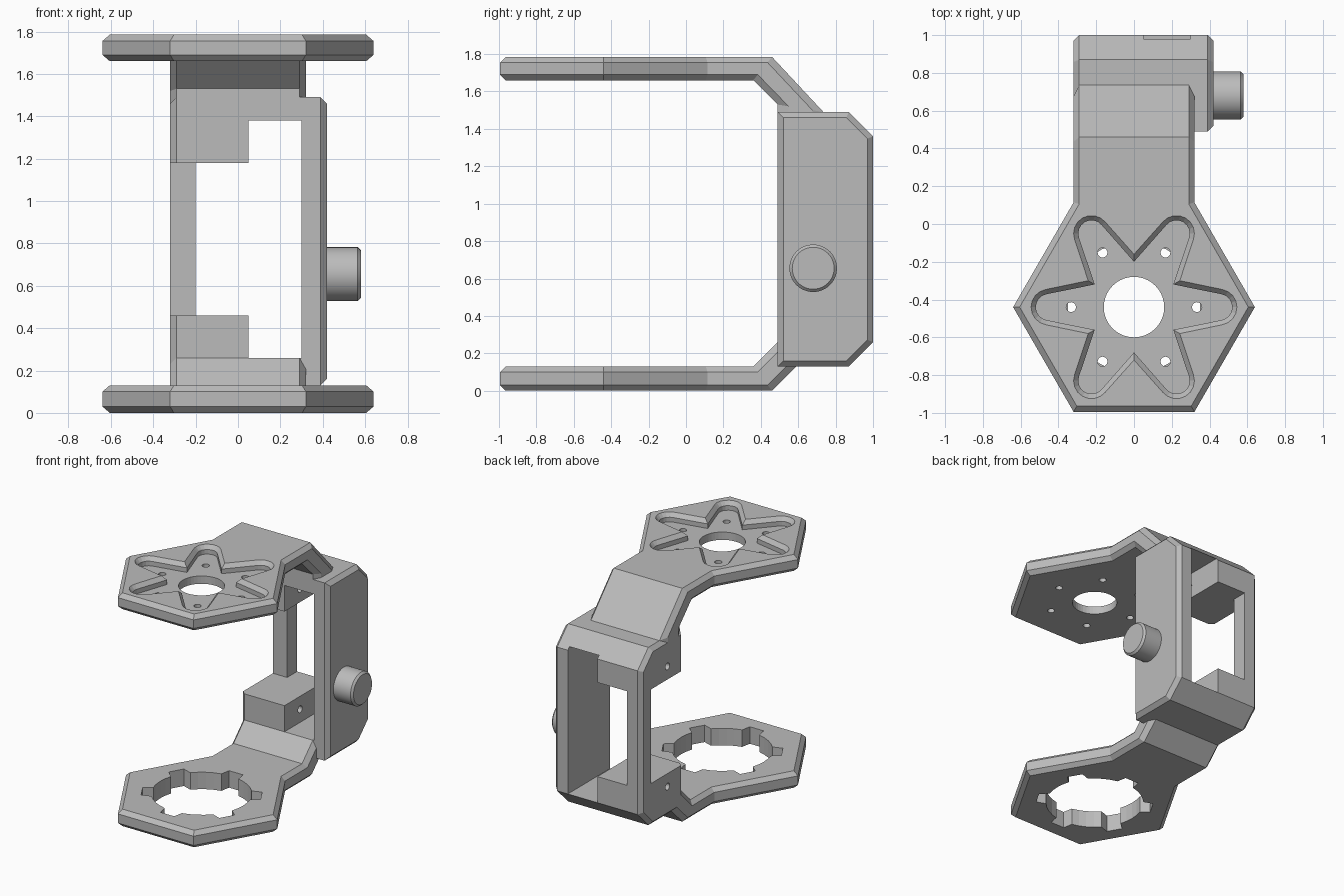
import bpy, bmesh
from math import sin, cos, pi, radians, sqrt

if "Cube" in bpy.data.objects:
    bpy.data.objects.remove(bpy.data.objects["Cube"])

GREY = (0.5, 0.5, 0.5, 1)
mat = bpy.data.materials.new("grey plastic")
mat.use_nodes = True
mat.diffuse_color = GREY
mat.node_tree.nodes["Principled BSDF"].inputs["Base Color"].default_value = GREY

HEX_Y = -0.44      # centre of the hexagonal plates
CH = 0.03          # chamfer used on every outer edge


def finish(name, bm):
    bmesh.ops.recalc_face_normals(bm, faces=bm.faces)
    me = bpy.data.meshes.new(name)
    bm.to_mesh(me)
    bm.free()
    me.materials.append(mat)
    ob = bpy.data.objects.new(name, me)
    bpy.context.collection.objects.link(ob)
    return ob


def loft(name, rings, bevel=0):
    """Closed solid through rings of 3D points, with optional bevelled ends."""
    bm = bmesh.new()
    vs = [[bm.verts.new(p) for p in r] for r in rings]
    n = len(vs[0])
    for a, b in zip(vs, vs[1:]):
        for i in range(n):
            j = (i + 1) % n
            bm.faces.new((a[i], a[j], b[j], b[i]))
    caps = [bm.faces.new(vs[0]), bm.faces.new(vs[-1])]
    if bevel:
        edges = [e for f in caps for e in f.edges]
        bmesh.ops.bevel(bm, geom=edges, offset=bevel, segments=1, affect='EDGES')
    return finish(name, bm)


def circle(r, n=40):
    return [(r * cos(2 * pi * i / n), r * sin(2 * pi * i / n)) for i in range(n)]


def upright(pts, z, cx=0, cy=HEX_Y):
    return [(x + cx, y + cy, z) for x, y in pts]


def sideways(pts, x, cy=0, cz=0):
    return [(x, y + cy, z + cz) for y, z in pts]


def box(name, lo, hi):
    pts = [(lo[0], lo[1]), (hi[0], lo[1]), (hi[0], hi[1]), (lo[0], hi[1])]
    return loft(name, [upright(pts, z, 0, 0) for z in (lo[2], hi[2])])


def cut(ob, cutter):
    cutter.hide_render = True
    mod = ob.modifiers.new("cut", 'BOOLEAN')
    mod.operation = 'DIFFERENCE'
    mod.solver = 'EXACT'
    mod.object = cutter
    bpy.context.view_layer.objects.active = ob
    bpy.ops.object.modifier_apply(modifier=mod.name)
    bpy.data.objects.remove(cutter)


def arm(name, z_in, z_out, inner, outer):
    """Hexagonal plate with a bent arm; inner and outer are (y, z) bend stations."""
    bm = bmesh.new()
    layers = []
    t_ch = CH / abs(z_out - z_in)
    for t, inset in ((0, CH), (t_ch, 0), (1 - t_ch, 0), (1, CH)):
        z = z_in + (z_out - z_in) * t
        r, w = 0.64 - inset * 2 / sqrt(3), 0.32 - inset
        half = [(r / 2, HEX_Y - r * sqrt(3) / 2, z), (r, HEX_Y, z),
                (w, HEX_Y + (r - w) * sqrt(3), z)]
        half += [(w, a[0] + (b[0] - a[0]) * t, a[1] + (b[1] - a[1]) * t)
                 for a, b in zip(inner, outer)]
        ring = half + [(-x, y, zz) for x, y, zz in reversed(half)]
        layers.append([bm.verts.new(p) for p in ring])
    n = len(layers[0])
    for a, b in zip(layers, layers[1:]):
        for i in range(n):
            j = (i + 1) % n
            bm.faces.new((a[i], a[j], b[j], b[i]))
    for ring in (layers[0], layers[-1]):
        bm.faces.new(ring[:4] + ring[-4:])
        for i in range(3, n // 2 - 1):
            bm.faces.new((ring[i], ring[i + 1], ring[-i - 2], ring[-i - 1]))
    return finish(name, bm)


def star(d):
    """Six rounded petals; d widens the outline."""
    pts = []
    for k in range(6):
        a = k * pi / 3
        v = 0.24 + 1.6 * d
        pts.append((v * cos(a - pi / 6), v * sin(a - pi / 6)))
        for s in range(-4, 5):
            b = radians(s * 20)
            x, y = 0.45 + (0.07 + d) * cos(b), (0.07 + d) * sin(b)
            pts.append((x * cos(a) - y * sin(a), x * sin(a) + y * cos(a)))
    return pts


# Upper plate: star pocket, centre bore and six screw holes
top = arm("upper_plate_arm", 1.66, 1.785,
          [(0.36, 1.66), (0.49, 1.53), (0.49, 1.45)],
          [(0.46, 1.785), (0.735, 1.49), (0.735, 1.45)])
cut(top, loft("star_cutter", [upright(star(0), 1.72), upright(star(0), 1.755),
                              upright(star(0.025), 1.785), upright(star(0.025), 1.85)]))
cut(top, loft("bore_cutter", [upright(circle(0.16), z) for z in (1.6, 1.9)]))
for k in range(6):
    px, py = 0.333 * cos(k * pi / 3), 0.333 * sin(k * pi / 3)
    cut(top, loft("screw_cutter", [upright(circle(0.026, 16), z, px, HEX_Y + py)
                                   for z in (1.6, 1.9)]))

# Lower plate: large round opening with six notches
bottom = arm("lower_plate_arm", 0.13, 0.0,
             [(0.36, 0.13), (0.49, 0.26)], [(0.46, 0.0), (0.59, 0.13)])
opening = []
for k in range(6):
    for deg, r in [(-18, .35), (-9, .35), (0, .35), (9, .35), (18, .35), (22, .42), (38, .42)]:
        a = radians(60 * k + deg)
        opening.append((r * cos(a), r * sin(a)))
cut(bottom, loft("opening_cutter", [upright(opening, z) for z in (-0.1, 0.3)]))

# Rear frame: chamfered box opened up by three cutters
profile = [(0.49, 0.13), (0.87, 0.13), (1.0, 0.26), (1.0, 1.36), (0.87, 1.49), (0.49, 1.49)]
frame = loft("rear_frame", [sideways(profile, x) for x in (-0.32, 0.42)], bevel=CH)
cut(frame, box("bay_cutter", (0.05, 0.3, 0.26), (0.30, 1.2, 1.38)))
cut(frame, box("window_cutter", (-0.20, 0.3, 0.46), (0.10, 1.2, 1.18)))
cut(frame, box("side_cutter", (-0.6, 0.3, 0.46), (-0.15, 0.88, 1.18)))
for z in (0.36, 1.28):
    cut(frame, loft("pin_cutter", [sideways(circle(0.026, 16), x, 0.68, z)
                                   for x in (-0.5, 0.2)]))

# Round knob on the side panel
knob = loft("side_knob", [sideways(circle(r, 48), x, 0.68, 0.655)
                          for x, r in ((0.40, 0.127), (0.565, 0.127), (0.58, 0.112))])
for ob in bpy.context.selected_objects:
    ob.select_set(False)
knob.select_set(True)
bpy.context.view_layer.objects.active = knob
bpy.ops.object.shade_smooth_by_angle(angle=radians(30))
